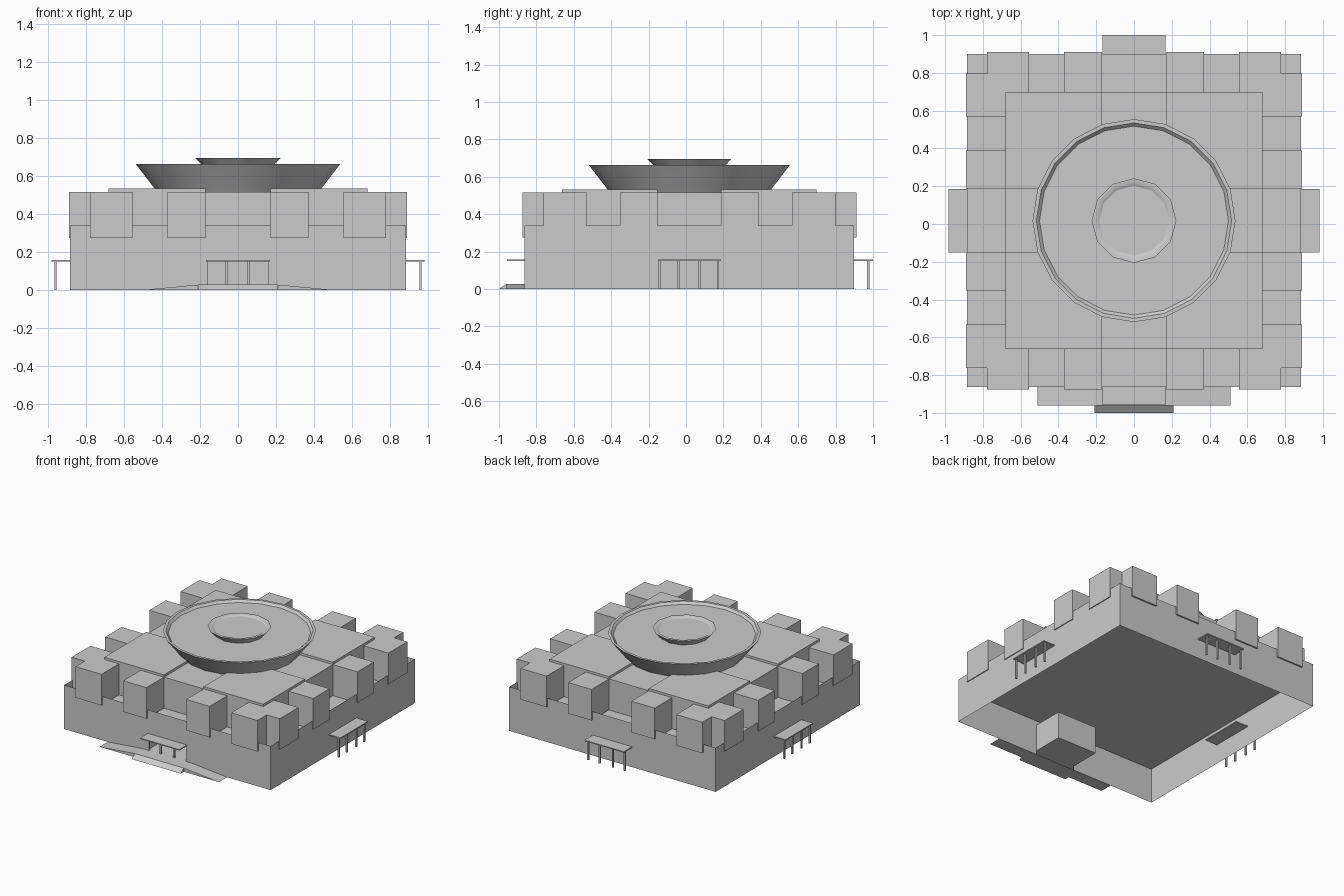
import bpy, bmesh, math

if "Cube" in bpy.data.objects:
    bpy.data.objects.remove(bpy.data.objects["Cube"])

CY = 0.018  # centre of the building in y


def mesh_object(name, verts, faces):
    me = bpy.data.meshes.new(name)
    me.from_pydata(verts, [], faces)
    ob = bpy.data.objects.new(name, me)
    bpy.context.collection.objects.link(ob)
    return ob


def box(name, x0, x1, y0, y1, z0, z1, skip=()):
    v = [(x, y, z) for z in (z0, z1) for x, y in ((x0, y0), (x1, y0), (x1, y1), (x0, y1))]
    f = {"bottom": (3, 2, 1, 0), "top": (4, 5, 6, 7), "front": (0, 1, 5, 4),
         "right": (1, 2, 6, 5), "back": (2, 3, 7, 6), "left": (3, 0, 4, 7)}
    return mesh_object(name, v, [f[k] for k in f if k not in skip])


def prism(name, outline, z0, z1):
    n = len(outline)
    v = [(x, y, z) for z in (z0, z1) for x, y in outline]
    f = [tuple(reversed(range(n))), tuple(range(n, 2 * n))]
    f += [(i, (i + 1) % n, (i + 1) % n + n, i + n) for i in range(n)]
    ob = mesh_object(name, v, f)
    bm = bmesh.new()
    bm.from_mesh(ob.data)
    bmesh.ops.recalc_face_normals(bm, faces=bm.faces)
    bm.to_mesh(ob.data)
    bm.free()
    return ob


def lathe(name, profile, sides):
    v, f = [], []
    for r, z in profile:
        for i in range(sides):
            a = math.pi / 2 + 2 * math.pi * i / sides
            v.append((r * math.cos(a), CY + r * math.sin(a), z))
    for k in range(len(profile) - 1):
        for i in range(sides):
            j = (i + 1) % sides
            f.append((k * sides + i, k * sides + j, (k + 1) * sides + j, (k + 1) * sides + i))
    ob = mesh_object(name, v, f)
    bpy.ops.object.select_all(action='DESELECT')
    ob.select_set(True)
    bpy.context.view_layer.objects.active = ob
    bpy.ops.object.shade_smooth_by_angle(angle=math.radians(32))
    # flat floor, kept separate from the shaded wall
    r, z = profile[-1]
    floor = [(p[0], p[1], z) for p in v[-sides:]]
    mesh_object(name + "_floor", floor, [tuple(range(sides))])


# Lower storey: open underneath, walls rise as a parapet above the roof deck
X, Y0, Y1, H, DECK = 0.883, -0.863, 0.899, 0.34, 0.27
box("outer_walls", -X, X, Y0, Y1, 0, H, skip=("bottom", "front", "top"))
mesh_object("roof_deck", [(-X, Y0, DECK), (X, Y0, DECK), (X, Y1, DECK), (-X, Y1, DECK)],
            [(0, 1, 2, 3)])
mesh_object("front_wall",
            [(-X, Y0, 0), (-0.17, Y0, 0), (-0.17, Y0, 0.155), (0.17, Y0, 0.155),
             (0.17, Y0, 0), (X, Y0, 0), (X, Y0, H), (-X, Y0, H)],
            [(0, 1, 2, 7), (7, 2, 3, 6), (3, 4, 5, 6)])

# Recessed front entrance
box("entrance_recess", -0.17, 0.17, Y0, -0.62, 0.028, 0.235, skip=("front",))
for x in (-0.164, -0.06, 0.055, 0.164):
    box("entrance_post", x - 0.006, x + 0.006, Y0, Y0 + 0.012, 0.028, 0.155)

# Towers around the upper storey, mirrored to all four quarters
E, S = 0.893, 0.89   # outer faces of towers at the ends and at the sides
for sx in (-1, 1):
    for sy in (-1, 1):
        def q(pts):
            return [(sx * x, CY + sy * y) for x, y in pts]
        prism("corner_tower", q([(0.555, E), (0.778, E), (0.778, 0.78), (S, 0.78),
                                 (S, 0.55), (0.66, 0.55), (0.555, 0.66)]), 0.275, 0.515)
        prism("end_tower", q([(0.17, E), (0.37, E), (0.37, 0.66), (0.17, 0.66)]), 0.275, 0.515)
        prism("side_tower", q([(S, 0.17), (S, 0.37), (0.66, 0.37), (0.66, 0.17)]), 0.275, 0.515)
        # Quarter of the upper core with its raised roof
        prism("core_quarter", q([(0.17, 0.17), (0.68, 0.17), (0.68, 0.68), (0.17, 0.68)]),
              0.275, 0.533)

# Lower roofed arms between the quarters
box("core_end_arm", -0.17, 0.17, CY - 0.68, CY + 0.68, 0.275, 0.515)
box("core_side_arm", -0.68, 0.68, CY - 0.17, CY + 0.17, 0.275, 0.515)

# Large flared bowl and the small one in it
lathe("large_bowl", [(0.425, 0.515), (0.437, 0.532), (0.537, 0.662), (0.517, 0.662), (0.5, 0.645)], 20)
lathe("small_bowl", [(0.175, 0.643), (0.224, 0.695), (0.203, 0.695), (0.185, 0.685)], 12)

# Canopies on the sides, back and front
POSTS = (-0.158, -0.058, 0.055, 0.153)
T = 0.006
for s in (-1, 1):
    a, b = sorted((s * 0.78, s * 0.982))
    box("side_canopy", a, b, CY - 0.168, CY + 0.168, 0.15, 0.158)
    for p in POSTS:
        box("side_canopy_post", s * 0.96 - T, s * 0.96 + T, CY + p - T, CY + p + T, 0, 0.15)
box("back_canopy", -0.168, 0.168, 0.8, 1.0, 0.15, 0.158)
for p in POSTS:
    box("back_canopy_post", p - T, p + T, 0.975 - T, 0.975 + T, 0, 0.15)
box("front_canopy", -0.168, 0.168, -0.957, Y0, 0.15, 0.158)

# Front landing with side ramps and a sloped front step
R, L = -0.962, 0.028
mesh_object("landing_ramps",
            [(-0.51, R, 0), (-0.21, R, L), (0.21, R, L), (0.51, R, 0), (0.21, R, 0), (-0.21, R, 0),
             (-0.51, Y0, 0), (-0.21, Y0, L), (0.21, Y0, L), (0.51, Y0, 0),
             (-0.21, -1.0, 0), (0.21, -1.0, 0)],
            [(0, 1, 7, 6), (1, 2, 8, 7), (2, 3, 9, 8), (0, 5, 1), (4, 3, 2),
             (10, 11, 2, 1), (5, 10, 1), (11, 4, 2), (0, 6, 9, 3), (5, 4, 11, 10)])
